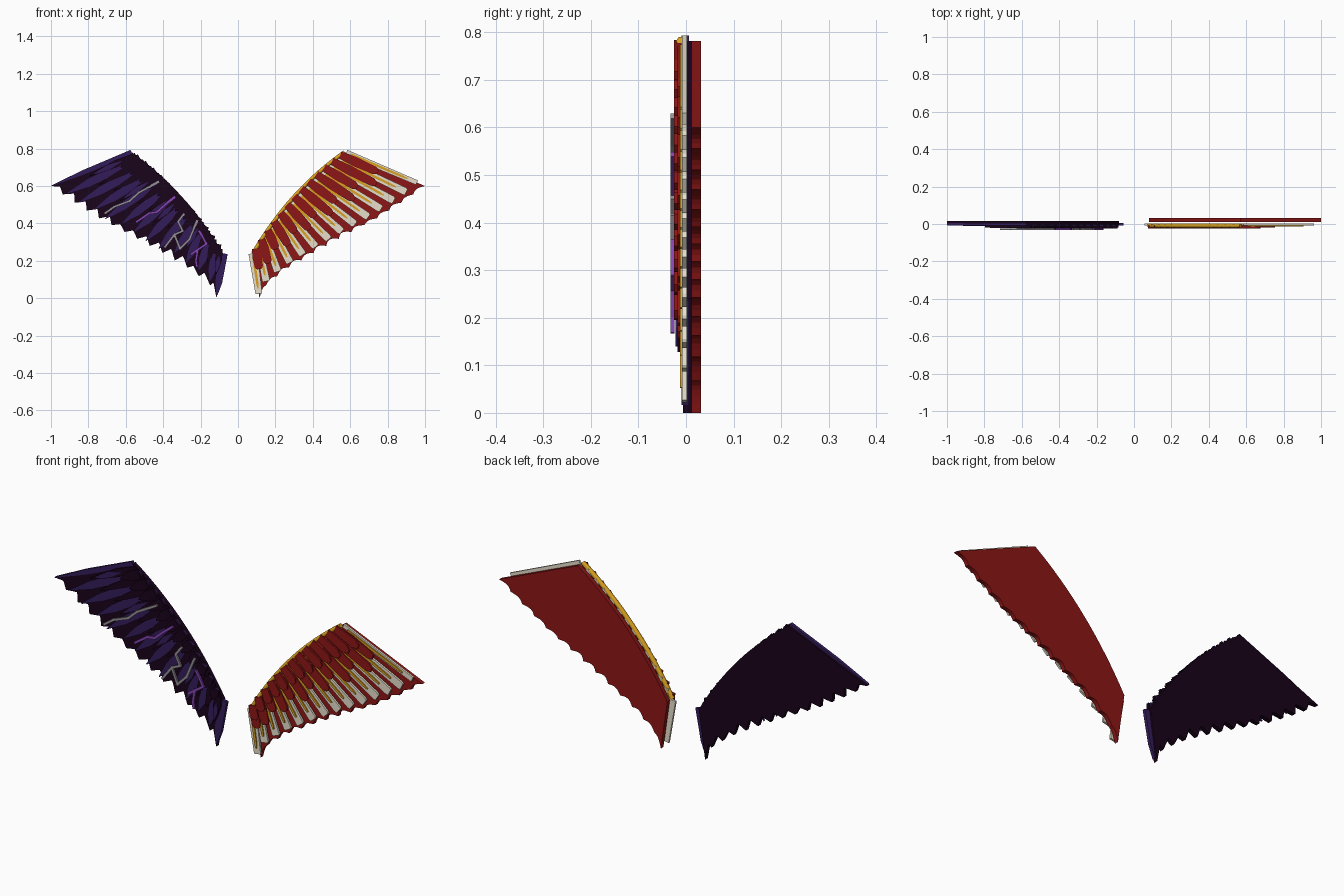
import bpy, bmesh, math, random
from mathutils import Vector

if "Cube" in bpy.data.objects:
    bpy.data.objects.remove(bpy.data.objects["Cube"])

random.seed(4)
N = 14  # feathers per wing


def mat(name, col):
    m = bpy.data.materials.new(name)
    m.diffuse_color = (*col, 1)
    m.use_nodes = True
    m.node_tree.nodes["Principled BSDF"].inputs["Base Color"].default_value = m.diffuse_color
    return m


RED = mat("crimson", (0.27, 0.008, 0.008))
WHITE = mat("ivory", (0.82, 0.75, 0.62))
GOLD = mat("gold", (0.70, 0.36, 0.015))
DARK = mat("near_black_plum", (0.010, 0.001, 0.011))
INDIGO = mat("indigo", (0.034, 0.012, 0.105))
VIOLET = mat("violet", (0.25, 0.06, 0.47))
GREY = mat("grey", (0.30, 0.28, 0.31))

# Outline of one wing in the x-z plane
TRAIL = [Vector(p) for p in ((0.115, 0), (0.15, 0.07), (0.25, 0.15), (0.4, 0.24),
                             (0.57, 0.335), (0.74, 0.425), (0.88, 0.515), (1.0, 0.6))]


def lead(u):
    a, b, c = Vector((0.08, 0.24)), Vector((0.275, 0.575)), Vector((0.57, 0.782))
    return a * (1 - u) ** 2 + b * 2 * u * (1 - u) + c * u * u


def trail(u):
    lens = [(q - p).length for p, q in zip(TRAIL, TRAIL[1:])]
    d = u * sum(lens)
    for p, q, l in zip(TRAIL, TRAIL[1:], lens):
        if d <= l:
            return p.lerp(q, d / l)
        d -= l
    return TRAIL[-1].copy()


def along(u, f):
    return lead(u).lerp(trail(u), f)


def slabs(name, polys, y0, y1, side, material):
    """Extrude flat outlines between two depths into one object."""
    bm = bmesh.new()
    for poly in polys:
        front = [bm.verts.new((side * p[0], y0, p[1])) for p in poly]
        back = [bm.verts.new((side * p[0], y1, p[1])) for p in poly]
        bm.faces.new(front)
        bm.faces.new(back[::-1])
        n = len(poly)
        for i in range(n):
            j = (i + 1) % n
            bm.faces.new((front[j], front[i], back[i], back[j]))
    bmesh.ops.recalc_face_normals(bm, faces=bm.faces)
    me = bpy.data.meshes.new(name)
    bm.to_mesh(me)
    bm.free()
    ob = bpy.data.objects.new(name, me)
    me.materials.append(material)
    bpy.context.collection.objects.link(ob)
    return ob


def blade(a, b, profile):
    """Feather outline from a to b; profile holds (fraction, half width)."""
    d = b - a
    n = Vector((-d.y, d.x)).normalized()
    left = [a + d * t + n * w for t, w in profile]
    right = [a + d * t - n * w for t, w in reversed(profile)]
    return left + right


def plate(depth, saw):
    """Wing outline with a scalloped or saw-toothed trailing edge."""
    pts = [lead(i / 16) for i in range(17)]
    steps = 6
    for k in range(N, 0, -1):
        amp = depth * random.uniform(0.7, 1.3)
        for j in range(steps):
            f = j / steps
            u = (k - f) / N
            dip = amp * ((f / 0.35 if f < 0.35 else (1 - f) / 0.65) if saw
                         else math.sin(math.pi * f))
            p = trail(u)
            pts.append(p + (lead(u) - p).normalized() * dip)
    return pts + [trail(0)]


def strip(pts, w):
    """Thin ribbon quads along a path."""
    return [blade(p, q, [(-0.08, w), (1.08, w)]) for p, q in zip(pts, pts[1:])]


us = [i / (N - 1) for i in range(N)]
mids = [(i + 0.5) / (N - 1) for i in range(N - 1)]

# ---- Bright wing ----
slabs("bright_wing_back", [plate(0.018, False)], 0.012, 0.032, 1, RED)
slabs("ivory_feathers",
      [blade(lead(u), along(u, 0.92), [(0, 0.016), (0.97, 0.021), (1, 0.017)]) for u in us[1:-1]]
      + [blade(lead(0), along(0, 0.9), [(0, 0.024), (1, 0.018)]),
         blade(along(1, 0.02), along(1, 0.9), [(0, 0.016), (1, 0.013)])],
      -0.008, 0.002, 1, WHITE)
slabs("gold_shafts",
      [blade(along(u, 0.08), along(u, 0.78), [(0, 0.007), (0.9, 0.006), (1, 0.003)]) for u in us],
      -0.013, -0.008, 1, GOLD)
slabs("long_red_coverts",
      [blade(lead(u), along(u, 0.48 + 0.12 * (i % 2)),
             [(0, 0.02), (0.4, 0.026), (0.9, 0.022), (1, 0.012)]) for i, u in enumerate(mids)],
      -0.018, -0.009, 1, RED)
slabs("short_red_coverts",
      [blade(lead(u), along(u, 0.3), [(0, 0.02), (0.8, 0.024), (1, 0.01)]) for u in mids],
      -0.025, -0.016, 1, RED)

# Gold leading-edge tube
cu = bpy.data.curves.new("gold_leading_edge", "CURVE")
cu.dimensions = "3D"
cu.bevel_depth = 0.012
cu.bevel_resolution = 1
cu.use_fill_caps = True
sp = cu.splines.new("POLY")
sp.points.add(16)
for i, p in enumerate(sp.points):
    q = lead(i / 16)
    p.co = (q.x, -0.009, q.y, 1)
cu.materials.append(GOLD)
bpy.context.collection.objects.link(bpy.data.objects.new("gold_leading_edge", cu))

# ---- Dark wing ----
slabs("dark_wing_back", [plate(0.036, True)], -0.006, 0.015, -1, DARK)
POINTED = [(0, 0.014), (0.35, 0.022), (0.7, 0.02), (0.99, 0.002)]
slabs("edge_indigo_feathers",
      [blade(lead(0), along(0, 0.93), [(0, 0.025), (0.7, 0.018), (1, 0.003)]),
       blade(lead(1), along(1, 0.99), [(0, 0.012), (0.6, 0.012), (1, 0.002)])],
      -0.009, 0.006, -1, INDIGO)
slabs("indigo_feathers",
      [blade(lead(u), along(u, random.uniform(0.86, 0.98)), POINTED) for u in us[1:-1]],
      -0.012, -0.005, -1, INDIGO)
slabs("dark_coverts",
      [blade(lead(u), along(u, random.uniform(0.5, 0.7)),
             [(0, 0.012), (0.4, 0.02), (0.75, 0.012), (1, 0.002)]) for u in mids],
      -0.018, -0.009, -1, DARK)
slabs("indigo_covert_streaks",
      [blade(along(u, 0.18), along(u, random.uniform(0.5, 0.65)),
             [(0, 0.002), (0.5, 0.014), (1, 0.002)]) for u in mids[::3]],
      -0.022, -0.015, -1, INDIGO)
slabs("dark_shoulder_coverts",
      [blade(lead(u), along(u, 0.25), [(0, 0.022), (0.5, 0.024), (1, 0.003)])
       for u in us[1:-1]], -0.025, -0.012, -1, DARK)

# Jagged cracks across the dark wing
grey = [[(0.71, 0.455), (0.66, 0.49), (0.58, 0.52), (0.53, 0.565), (0.43, 0.62)],
        [(0.39, 0.275), (0.34, 0.34), (0.295, 0.36), (0.32, 0.41), (0.29, 0.45)],
        [(0.34, 0.34), (0.31, 0.265), (0.26, 0.315), (0.22, 0.41)]]
violet = [[(0.54, 0.41), (0.475, 0.455), (0.435, 0.46), (0.39, 0.5), (0.34, 0.54)],
          [(0.22, 0.17), (0.225, 0.2), (0.215, 0.26), (0.17, 0.29), (0.19, 0.33), (0.21, 0.36)],
          [(0.215, 0.26), (0.25, 0.235)]]
for name, paths, m in (("grey_cracks", grey, GREY), ("violet_cracks", violet, VIOLET)):
    polys = [q for path in paths for q in strip([Vector(p) for p in path], 0.006)]
    slabs(name, polys, -0.033, -0.024, -1, m)
